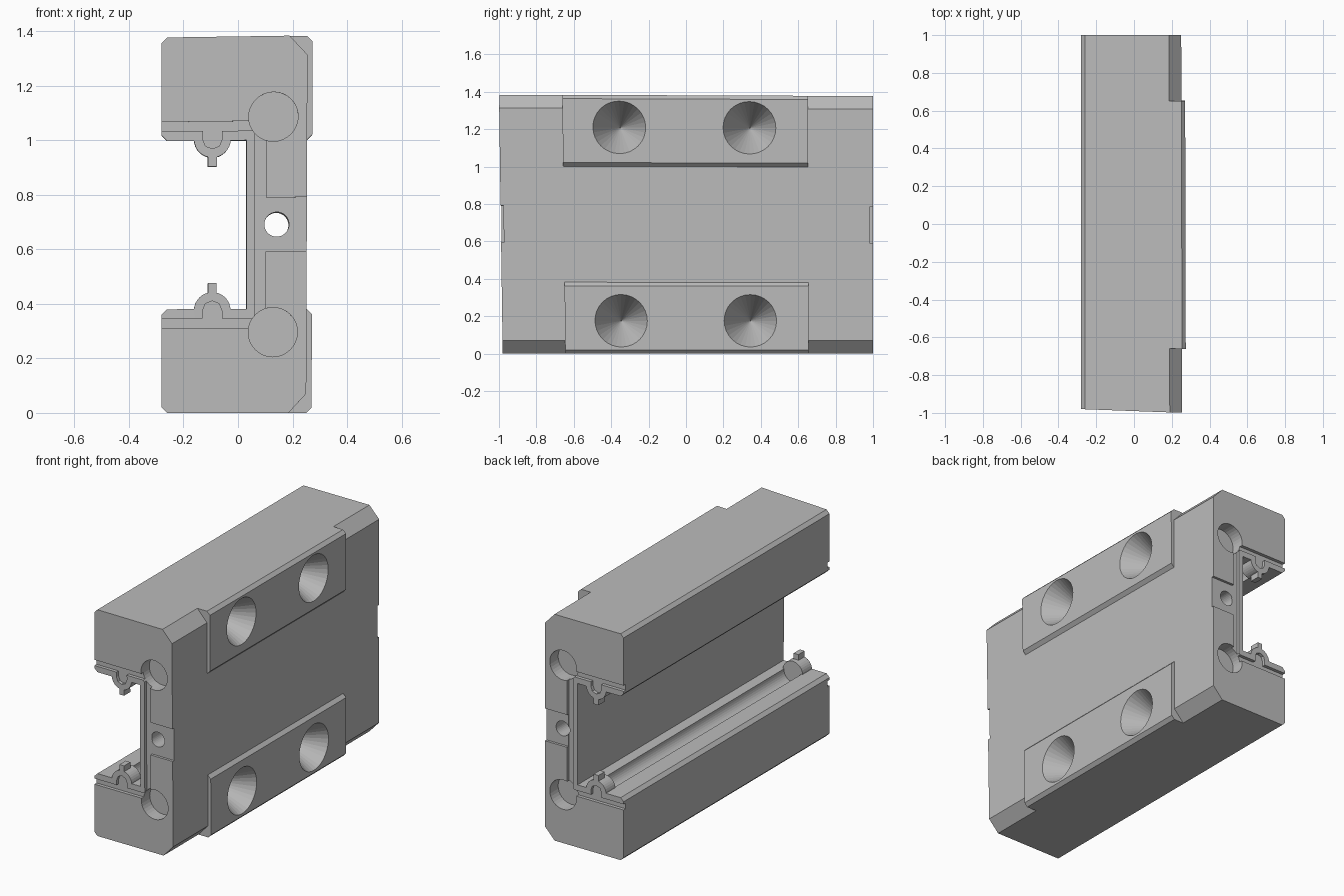
import bpy, bmesh
from math import pi
from mathutils import Matrix, Vector

if "Cube" in bpy.data.objects:
    bpy.data.objects.remove(bpy.data.objects["Cube"])

H = 1.377                 # height before the corner is skewed
FRONT, BACK = -0.98, 1.0  # end faces
ENDS = ((FRONT, 1), (BACK, -1))

metal = bpy.data.materials.new("grey metal")
metal.use_nodes = True
metal.diffuse_color = (0.5, 0.5, 0.5, 1)
metal.node_tree.nodes["Principled BSDF"].inputs["Base Color"].default_value = (0.5, 0.5, 0.5, 1)


def make(name, bm):
    bmesh.ops.recalc_face_normals(bm, faces=bm.faces)
    mesh = bpy.data.meshes.new(name)
    bm.to_mesh(mesh)
    bm.free()
    mesh.materials.append(metal)
    ob = bpy.data.objects.new(name, mesh)
    bpy.context.collection.objects.link(ob)
    return ob


def extrude(name, points, y0, y1):
    """Extrude an x-z outline along y."""
    bm = bmesh.new()
    face = bm.faces.new([bm.verts.new((x, y0, z)) for x, z in points])
    new = bmesh.ops.extrude_face_region(bm, geom=[face])["geom"]
    bmesh.ops.translate(bm, vec=(0, y1 - y0, 0),
                        verts=[v for v in new if isinstance(v, bmesh.types.BMVert)])
    return make(name, bm)


def box(name, x0, x1, y0, y1, z0, z1):
    return extrude(name, [(x0, z0), (x1, z0), (x1, z1), (x0, z1)], y0, y1)


def rod(name, x, z, r, y0, y1, sides=32):
    bm = bmesh.new()
    place = Matrix.Translation((x, (y0 + y1) / 2, z)) @ Matrix.Rotation(pi / 2, 4, "X")
    bmesh.ops.create_cone(bm, cap_ends=True, segments=sides, radius1=r, radius2=r,
                          depth=abs(y1 - y0), matrix=place)
    return make(name, bm)


def cone(name, y, z, r, mouth, depth):
    """Cone opening towards +x with its tip inside the body."""
    bm = bmesh.new()
    place = Matrix.Translation((mouth - depth / 2, y, z)) @ Matrix.Rotation(-pi / 2, 4, "Y")
    bmesh.ops.create_cone(bm, cap_ends=True, segments=32, radius1=r, radius2=0,
                          depth=depth, matrix=place)
    return make(name, bm)


def combine(target, tool, operation):
    mod = target.modifiers.new("cut", "BOOLEAN")
    mod.operation, mod.solver, mod.object = operation, "EXACT", tool
    bpy.context.view_layer.update()
    graph = bpy.context.evaluated_depsgraph_get()
    mesh = bpy.data.meshes.new_from_object(target.evaluated_get(graph))
    target.modifiers.clear()
    target.data = mesh
    bpy.data.objects.remove(tool)


def flip(z, top):
    return H - z if top else z


# C-shaped carriage body
half = [(0.25, 0.07), (0.185, 0), (-0.26, 0), (-0.28, 0.02),
        (-0.28, 0.36), (-0.26, 0.38), (0.03, 0.38)]
body = extrude("carriage_body", half + [(x, H - z) for x, z in reversed(half)], FRONT, BACK)

# Raised mounting pads
for top in (False, True):
    pad = [(0.1, 0), (0.25, 0), (0.27, 0.02), (0.27, 0.36), (0.25, 0.38), (0.1, 0.38)]
    combine(body, extrude("mounting_pad", [(x, flip(z, top)) for x, z in pad], -0.645, 0.655), "UNION")

# Ball grooves, then end seals with a small tab
for top in (False, True):
    zc = flip(0.375, top)
    combine(body, rod("ball_groove", -0.095, zc, 0.06, FRONT + 0.07, BACK - 0.07), "DIFFERENCE")
    for y, s in ENDS:
        combine(body, rod("end_seal", -0.095, zc, 0.067, y, y + s * 0.09), "UNION")
        z0, z1 = sorted((flip(0.42, top), flip(0.475, top)))
        combine(body, box("seal_tab", -0.111, -0.079, *sorted((y, y + s * 0.06)), z0, z1), "UNION")

# Recesses in both end faces
for y, s in ENDS:
    def span(depth):
        return sorted((y - s * 0.05, y + s * depth))
    combine(body, box("centre_recess", 0.08, 0.3, *span(0.015), 0.59, H - 0.59), "DIFFERENCE")
    combine(body, box("upright_slot", 0.06, 0.1, *span(0.02), 0.33, H - 0.33), "DIFFERENCE")
    for top in (False, True):
        slot = [(-0.3, 0.31), (0.07, 0.31), (0.07, 0.345), (-0.06, 0.345), (-0.06, 0.375),
                (-0.07, 0.4), (-0.095, 0.41), (-0.12, 0.4), (-0.13, 0.375), (-0.13, 0.345),
                (-0.3, 0.345)]
        combine(body, extrude("liner_slot", [(x, flip(z, top)) for x, z in slot], *span(0.02)), "DIFFERENCE")
        combine(body, rod("end_hole", 0.127, flip(0.295, top), 0.09, *span(0.08)), "DIFFERENCE")

# Long bore and conical mounting holes
combine(body, rod("long_bore", 0.14, H / 2, 0.045, -1.2, 1.2), "DIFFERENCE")
for y in (-0.345, 0.345):
    for z in (0.175, 1.205):
        combine(body, cone("mounting_hole", y, z, 0.14, 0.2702, 0.25), "DIFFERENCE")

# Slightly drawn-out upper front corner
for v in body.data.vertices:
    x, y, z = v.co
    w = min(max((x + 0.28) / 0.53, 0), 1) * z / H * (1 - y) / 2
    v.co += Vector((0.005, -0.02, 0.008)) * w
